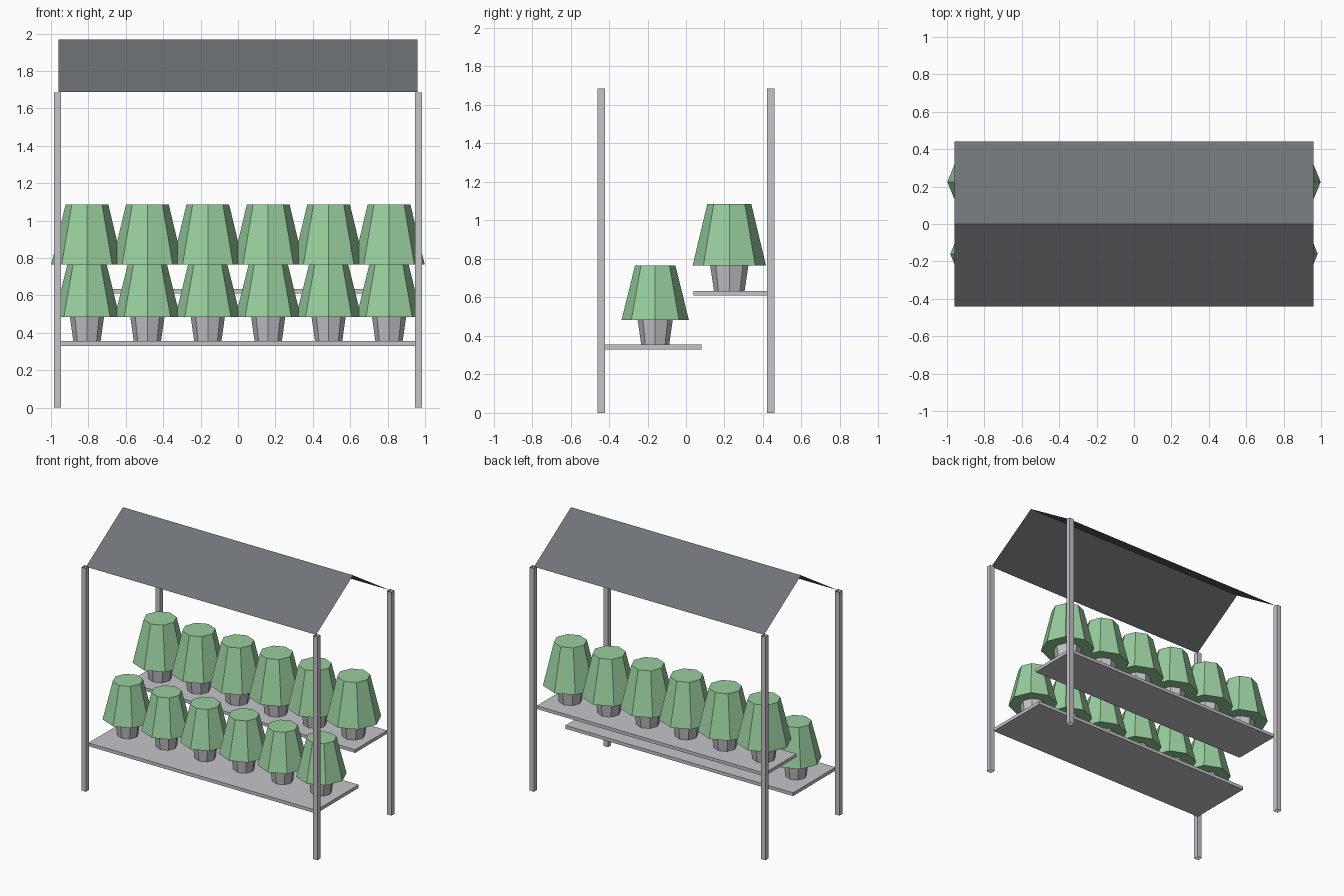
import bpy
import bmesh

cube = bpy.data.objects.get("Cube")
if cube:
    bpy.data.objects.remove(cube, do_unlink=True)


def material(name, rgb):
    mat = bpy.data.materials.new(name)
    mat.use_nodes = True
    color = (*rgb, 1.0)
    mat.diffuse_color = color
    mat.node_tree.nodes["Principled BSDF"].inputs["Base Color"].default_value = color
    return mat


GREY = material("light grey", (0.56, 0.56, 0.59))
SLATE = material("slate grey", (0.16, 0.17, 0.185))
GREEN = material("leaf green", (0.32, 0.62, 0.34))


def add_object(name, bm, mat):
    mesh = bpy.data.meshes.new(name)
    bm.to_mesh(mesh)
    bm.free()
    mesh.materials.append(mat)
    obj = bpy.data.objects.new(name, mesh)
    bpy.context.collection.objects.link(obj)
    return obj


def box(name, low, high, mat, open_ends=False):
    bm = bmesh.new()
    bmesh.ops.create_cube(bm, size=1)
    for v in bm.verts:
        for i in range(3):
            v.co[i] = high[i] if v.co[i] > 0 else low[i]
    if open_ends:
        bm.normal_update()
        ends = [f for f in bm.faces if abs(f.normal.z) > 0.9]
        bmesh.ops.delete(bm, geom=ends, context="FACES_ONLY")
    return add_object(name, bm, mat)


def frustum(name, x, y, bottom, top, r_bottom, r_top, mat):
    """Eight-sided tapered solid with corners on the x and y axes."""
    bm = bmesh.new()
    bmesh.ops.create_cone(bm, cap_ends=True, segments=8, radius1=r_bottom,
                          radius2=r_top, depth=top - bottom)
    bmesh.ops.translate(bm, verts=bm.verts, vec=(x, y, (top + bottom) / 2))
    return add_object(name, bm, mat)


# Four hollow corner posts
HALF = 0.019
for side, px in (("right", -0.966), ("left", 0.966)):
    for end, py in (("front", -0.441), ("back", 0.441)):
        box(f"{end}_{side}_post", (px - HALF, py - HALF, 0),
            (px + HALF, py + HALF, 1.685), GREY, open_ends=True)

# Two stepped shelves
box("lower_shelf", (-0.95, -0.425, 0.33), (0.95, 0.08, 0.355), GREY)
box("upper_shelf", (-0.95, 0.04, 0.61), (0.95, 0.422, 0.634), GREY)

# Rows of potted plants: row name, y, shelf top, foliage base, foliage top, scale
rows = (("lower", -0.16, 0.355, 0.483, 0.765, 1.0),
        ("upper", 0.225, 0.634, 0.765, 1.085, 1.09))
for row, y, base, middle, top, size in rows:
    for i in range(6):
        x = 0.323 * (i - 2.5)
        frustum(f"{row}_pot_{i + 1}", x, y, base, middle,
                0.073 * size, 0.091 * size, GREY)
        frustum(f"{row}_foliage_{i + 1}", x, y, middle, top,
                0.175 * size, 0.105 * size, GREEN)

# Gabled roof made of a single folded sheet
bm = bmesh.new()
profile = ((-0.44, 1.687), (0, 1.968), (0.44, 1.687))
rails = [[bm.verts.new((x, y, z)) for x in (-0.96, 0.96)] for y, z in profile]
for a, b in zip(rails, rails[1:]):
    bm.faces.new((a[0], a[1], b[1], b[0]))
add_object("gable_roof", bm, SLATE)
